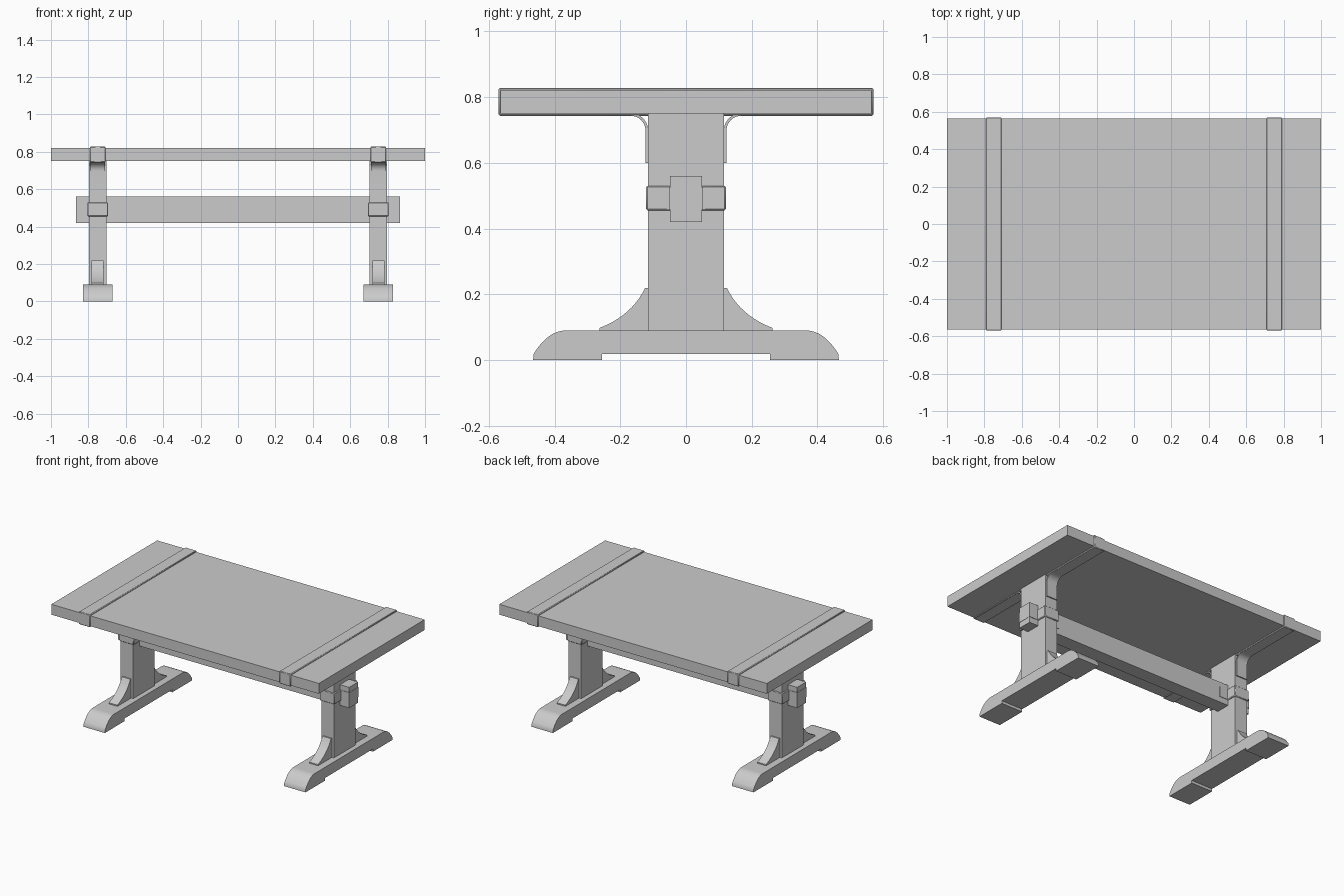
import bpy, bmesh
from math import sin, cos, pi, radians

if "Cube" in bpy.data.objects:
    bpy.data.objects.remove(bpy.data.objects["Cube"])


def finish(name, bm, mirror=(True, False), bevel=0.0):
    """Turn a bmesh into an object, mirrored about the table centre."""
    bmesh.ops.recalc_face_normals(bm, faces=bm.faces)
    me = bpy.data.meshes.new(name)
    bm.to_mesh(me)
    bm.free()
    ob = bpy.data.objects.new(name, me)
    bpy.context.collection.objects.link(ob)
    bpy.ops.object.select_all(action='DESELECT')
    bpy.context.view_layer.objects.active = ob
    ob.select_set(True)
    bpy.ops.object.shade_smooth_by_angle(angle=radians(30))
    if bevel:
        b = ob.modifiers.new("Bevel", 'BEVEL')
        b.width, b.segments = bevel, 1
    if any(mirror):
        m = ob.modifiers.new("Mirror", 'MIRROR')
        m.use_axis = (mirror[0], mirror[1], False)
        m.use_mirror_merge = False
    return ob


def prism(name, profile, x0, x1, mirror=(True, False), bevel=0.0):
    """Extrude a (y, z) profile from x0 to x1."""
    bm = bmesh.new()
    face = bm.faces.new([bm.verts.new((x0, y, z)) for y, z in profile])
    ext = bmesh.ops.extrude_face_region(bm, geom=[face])
    verts = [g for g in ext['geom'] if isinstance(g, bmesh.types.BMVert)]
    bmesh.ops.translate(bm, verts=verts, vec=(x1 - x0, 0, 0))
    return finish(name, bm, mirror, bevel)


def box(name, x0, x1, hy, z0, z1, mirror=True, bevel=0.0):
    return prism(name, [(-hy, z0), (hy, z0), (hy, z1), (-hy, z1)], x0, x1, (mirror, False), bevel)


def curve(p0, p1, p2, n=10):
    """Points along a quadratic curve."""
    return [tuple((1 - t)**2 * a + 2 * t * (1 - t) * b + t * t * c for a, b, c in zip(p0, p1, p2))
            for t in (i / n for i in range(n + 1))]


# Top and the raised bands wrapped around it
box("table_top", -1, 1, 0.565, 0.75, 0.82, mirror=False)
box("top_band", 0.708, 0.792, 0.57, 0.743, 0.828, bevel=0.004)

# Posts and the long stretcher passing through them
box("post", 0.703, 0.797, 0.115, 0.085, 0.75)
box("stretcher", -0.865, 0.865, 0.048, 0.42, 0.56, mirror=False)

# Bands around the posts and plates on the stretcher ends
box("post_band", 0.695, 0.805, 0.121, 0.455, 0.53, bevel=0.004)
box("stretcher_plate", 0.635, 0.867, 0.051, 0.458, 0.525)

# Sled feet with rounded toes and a relieved underside
half = [(0.255, 0.018), (0.255, 0), (0.465, 0)] + curve((0.464, 0.018), (0.42, 0.09), (0.365, 0.09))
prism("foot", half + [(-y, z) for y, z in reversed(half)], 0.67, 0.83)

# Curved braces between foot and post
brace = [(0.114, 0.088), (0.263, 0.088)] + curve((0.263, 0.098), (0.165, 0.135), (0.124, 0.22)) + [(0.114, 0.22)]
prism("foot_brace", brace, 0.718, 0.782, (True, True))

# Bent straps from post up to the underside of the top
arc = [pi * i / 20 for i in range(11)]
outer = [(0.168 - 0.045 * cos(a), 0.698 + 0.045 * sin(a)) for a in arc]
inner = [(0.168 - 0.053 * cos(a), 0.698 + 0.053 * sin(a)) for a in arc]
prism("corner_strap", [(0.115, 0.6), (0.123, 0.6)] + outer + inner[::-1], 0.71, 0.79, (True, True))
